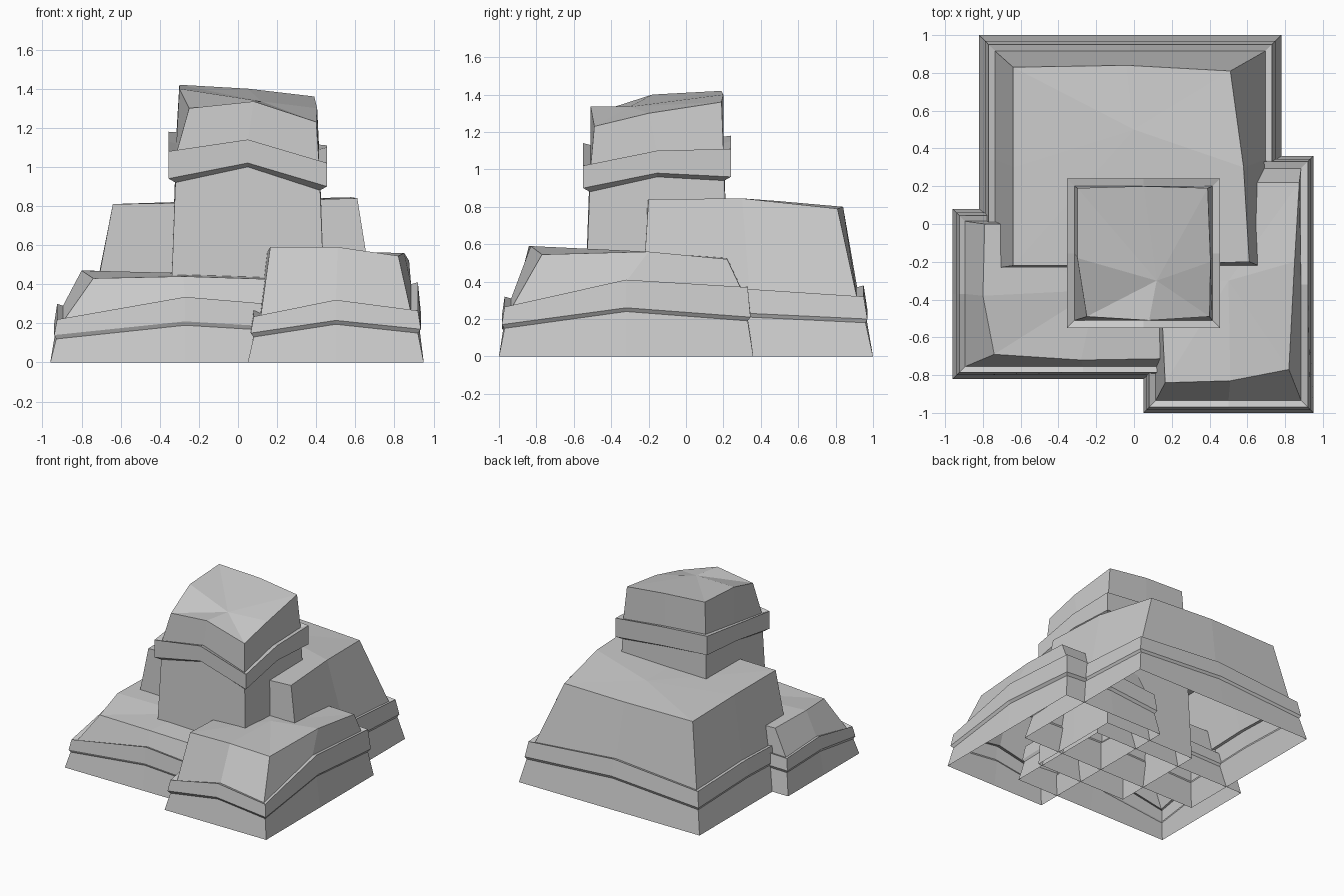
import bpy, bmesh

# Every block is a stack of 8-point rings (4 corners + 4 edge midpoints).
# Point order: front-left, front, front-right, right, back-right, back, back-left, left


def ring_from_corners(c):
    pts = []
    for i in range(4):
        a, b = c[i], c[(i + 1) % 4]
        pts += [a, ((a[0] + b[0]) / 2, (a[1] + b[1]) / 2)]
    return pts


def inset_ring(rect, d):
    x0, y0, x1, y1 = rect
    return ring_from_corners([(x0 + d, y0 + d), (x1 - d, y0 + d),
                              (x1 - d, y1 - d), (x0 + d, y1 - d)])


def rock_block(name, rect, insets, lip_low, lip_high, top, top_z, peak):
    groove, out_low, out_high, shoulder = insets
    layers = [
        (inset_ring(rect, 0), [0] * 8),                            # foot
        (inset_ring(rect, groove), [z - 0.02 for z in lip_low]),   # under lip
        (inset_ring(rect, out_low), lip_low),                      # lip bottom
        (inset_ring(rect, out_high), lip_high),                    # lip top
        (inset_ring(rect, shoulder), [z - 0.01 for z in lip_high]),
        (top, top_z),                                              # crown edge
    ]
    bm = bmesh.new()
    rings = [[bm.verts.new((x, y, z)) for (x, y), z in zip(pts, zs)]
             for pts, zs in layers]
    for lo, hi in zip(rings, rings[1:]):
        for i in range(8):
            j = (i + 1) % 8
            bm.faces.new((lo[i], lo[j], hi[j], hi[i]))
    centre = bm.verts.new(peak)
    for i in range(8):
        bm.faces.new((rings[-1][i], rings[-1][(i + 1) % 8], centre))
    mesh = bpy.data.meshes.new(name)
    bm.to_mesh(mesh)
    bm.free()
    obj = bpy.data.objects.new(name, mesh)
    bpy.context.collection.objects.link(obj)


# Large rear block
rock_block("back_rock", (-0.82, -0.32, 0.78, 1.0), (0.04, 0.03, 0.05, 0.085),
           [.20, .22, .20, .23, .20, .25, .20, .22],
           [.32, .34, .32, .36, .32, .38, .32, .34],
           [(-.64, -.22), (0, -.22), (.61, -.2), (.58, .3),
            (.51, .81), (-.04, .84), (-.64, .83), (-.64, .3)],
           [.81, .82, .84, .845, .79, .80, .80, .81], (0, .5, .83))

# Low left block
rock_block("left_rock", (-0.96, -0.82, 0.42, 0.08), (0.03, 0.02, 0.035, 0.065),
           [.14, .21, .17, .18, .17, .20, .19, .20],
           [.22, .335, .28, .28, .28, .30, .28, .30],
           [(-.74, -.69), (-.28, -.72), (.34, -.71), (.35, -.4),
            (.34, 0), (-.28, 0), (-.79, .0), (-.80, -.38)],
           [.43, .44, .42, .43, .45, .46, .47, .47], (-.2, -.35, .455))

# Right block
rock_block("right_rock", (0.05, -1.0, 0.95, 0.36), (0.03, 0.015, 0.03, 0.065),
           [.15, .215, .17, .26, .21, .24, .20, .22],
           [.235, .32, .265, .41, .37, .38, .34, .35],
           [(.165, -.84), (.51, -.83), (.82, -.77), (.85, -.2),
            (.875, .22), (.5, .22), (.15, .22), (.14, -.3)],
           [.59, .59, .545, .56, .52, .53, .53, .55], (.5, -.3, .565))

# Central tower
rock_block("tower_rock", (-0.355, -0.55, 0.455, 0.24), (0.035, 0, 0, 0.04),
           [.94, 1.02, .90, .98, .96, 1.0, 1.03, 1.0],
           [1.08, 1.14, 1.02, 1.10, 1.11, 1.15, 1.18, 1.13],
           [(-.25, -.49), (.08, -.51), (.40, -.49), (.405, -.2),
            (.39, .19), (.05, .20), (-.30, .19), (-.30, -.18)],
           [1.30, 1.335, 1.23, 1.30, 1.36, 1.40, 1.42, 1.40], (.12, -.3, 1.335))
